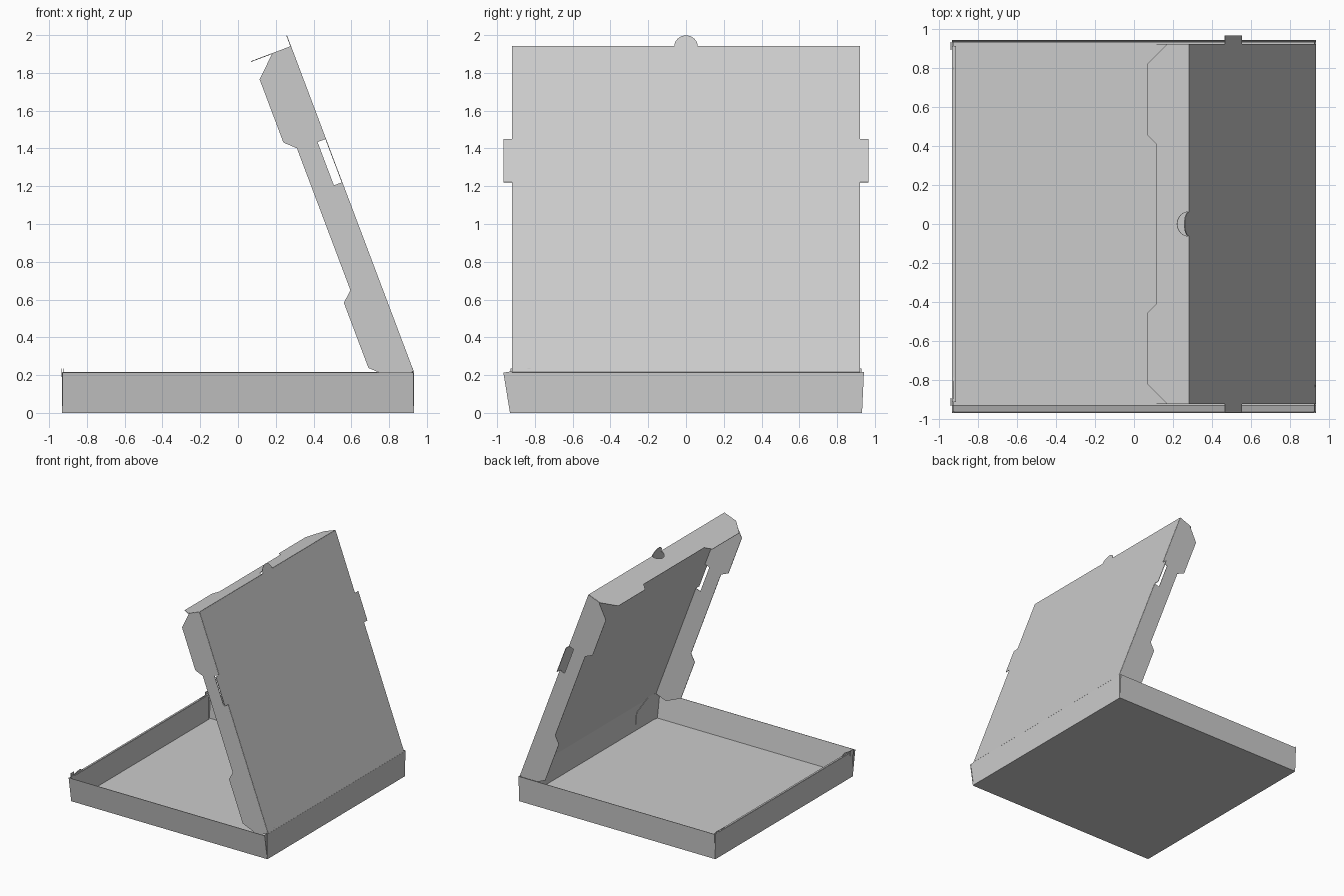
import bpy, bmesh, math
from mathutils import Vector

if "Cube" in bpy.data.objects:
    bpy.data.objects.remove(bpy.data.objects["Cube"], do_unlink=True)

card = bpy.data.materials.new("pale_grey_card")
card.use_nodes = True
card.diffuse_color = (0.6, 0.6, 0.6, 1)
card.node_tree.nodes["Principled BSDF"].inputs["Base Color"].default_value = card.diffuse_color


def panel(name, origin, u, v, outline):
    """Flat sheet of card: a 2D outline placed in the plane of u and v."""
    origin, u, v = Vector(origin), Vector(u).normalized(), Vector(v).normalized()
    bm = bmesh.new()
    bm.faces.new([bm.verts.new(origin + u * a + v * b) for a, b in outline])
    mesh = bpy.data.meshes.new(name)
    bm.to_mesh(mesh)
    bm.free()
    mesh.materials.append(card)
    ob = bpy.data.objects.new(name, mesh)
    bpy.context.collection.objects.link(ob)
    solid = ob.modifiers.new("card_thickness", 'SOLIDIFY')
    solid.thickness = 0.004
    solid.offset = 0
    return ob


def rect(w, h):
    return [(0, 0), (w, 0), (w, h), (0, h)]


def half_circle(height, radius, steps=16):
    """Arc from +radius to -radius, bulging upward from the given height."""
    angles = [math.pi * i / steps for i in range(steps + 1)]
    return [(radius * math.cos(t), height + radius * math.sin(t)) for t in angles]


def mirrored(half):
    """Close an outline by mirroring its right half."""
    return half + [(-a, b) for a, b in reversed(half)]


X, Y, Z = Vector((1, 0, 0)), Vector((0, 1, 0)), Vector((0, 0, 1))
R, WALL = 0.93, 0.215

# Tray: floor, hinge wall, and doubled opening wall
panel("tray_floor", (-R, -R, 0.002), X, Y, rect(2 * R, 2 * R))
panel("hinge_wall", (R, -R, 0), Y, Z, rect(2 * R, WALL))
panel("opening_wall_outer", (-R, -R, 0), Y, Z, rect(2 * R, WALL))
panel("opening_wall_inner", (-R + 0.016, -0.91, 0), Y, Z, rect(1.82, WALL))
panel("opening_wall_top", (-R, -0.91, WALL), X, Y, rect(0.016, 1.82))

# Splayed side walls, each with glue flaps tucked along the end walls
flap = [(0, 0), (0.3, 0.01), (0.3, 0.11), (0.14, 0.216), (0, 0.216)]
for label, side, splay in (("right", -1, 0.035), ("left", 1, 0.01)):
    up = Vector((0, side * splay, WALL)).normalized()
    inward = Vector((0, -side * up.z, abs(up.y)))
    panel(label + "_side_wall", (-R, side * R, 0), X, up, rect(2 * R, 0.217))
    for end, x in (("hinge", R - 0.006), ("opening", -R + 0.008)):
        panel(f"{label}_{end}_flap", (x, side * R, 0), inward, up, flap)
    panel(label + "_lock_ear", (-R - 0.006, side * 0.91 - 0.02, 0.19), Y, Z,
          rect(0.04, 0.045))

# Raised lid, hinged on the tray, with lock tabs in its own plane
hinge = Vector((R, 0, WALL))
along = Vector((-0.353, 0, 0.936)).normalized()
inside = Vector((-0.936, 0, -0.353)).normalized()
W, L = 0.92, 1.843
tab_low, tab_high = 1.075, 1.32
lid_half = [(W, 0), (W, tab_low), (W + 0.045, tab_low), (W + 0.045, tab_high),
            (W, tab_high), (W, L)]
arc = half_circle(L, 0.062)
panel("lid", hinge, Y, along,
      lid_half + arc + [(-a, b) for a, b in reversed(lid_half)])

# Lid side flaps, slotted where the lock tabs were cut out
side_flap = [(0, 0), (tab_low, 0), (tab_low, 0.046), (tab_high, 0.046),
             (tab_high, 0), (L, 0), (L, 0.105), (1.739, 0.216), (1.381, 0.216),
             (1.328, 0.16), (0.524, 0.16), (0.475, 0.216), (0.106, 0.216),
             (0, 0.105)]
for label, side in (("right", -1), ("left", 1)):
    panel("lid_" + label + "_flap", hinge + Y * side * W, along, inside, side_flap)

# Lid front flap, with a half-round opening left by the thumb tab
front_half = [(W, 0), (W, 0.118), (0.82, 0.225), (0.455, 0.225), (0.41, 0.176)]
panel("lid_front_flap", hinge + along * L, Y, inside,
      mirrored(front_half) + list(reversed(half_circle(0, 0.062))))
